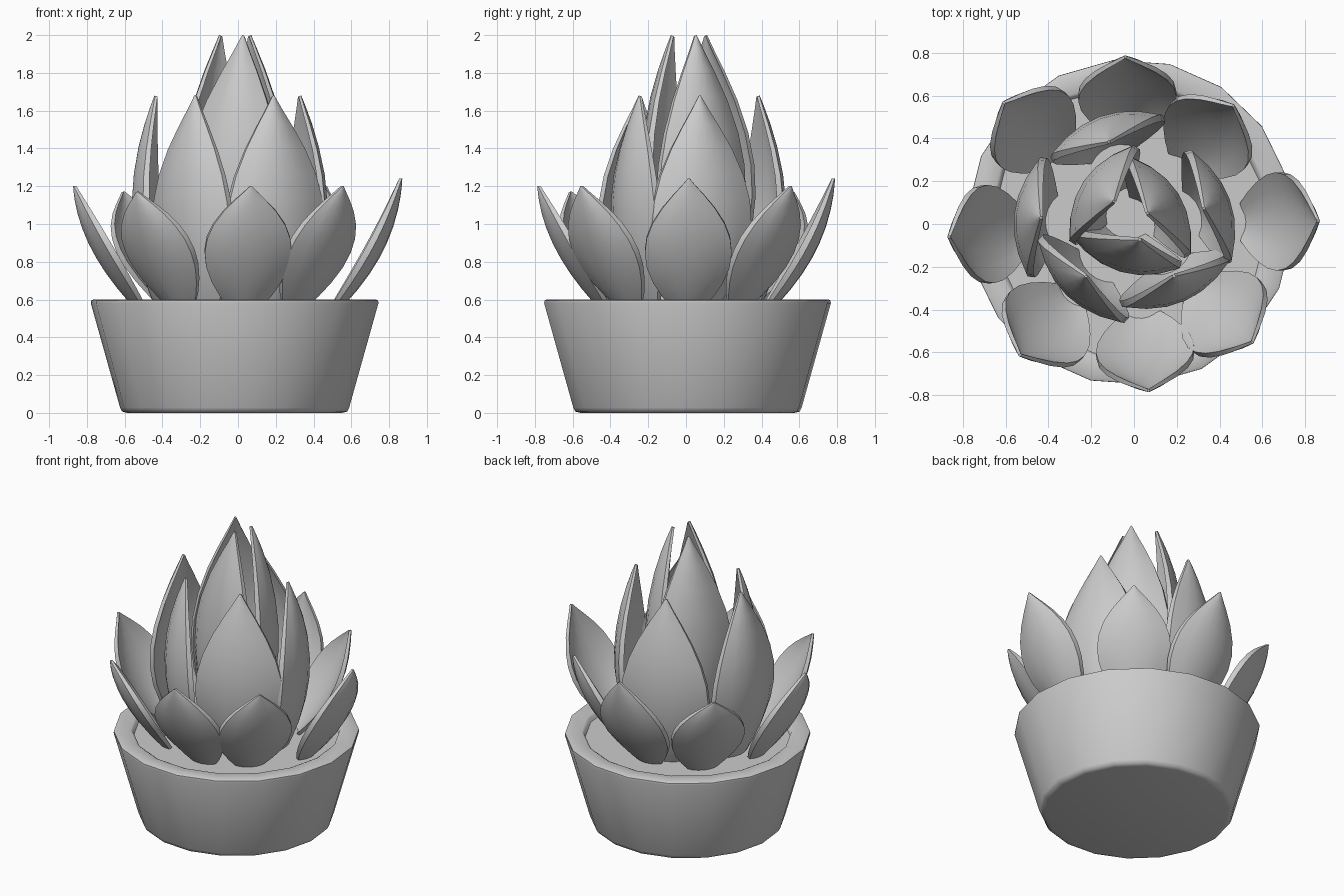
import bpy, bmesh, math
from mathutils import Vector

if "Cube" in bpy.data.objects:
    bpy.data.objects.remove(bpy.data.objects["Cube"])

CENTRE = Vector((-0.018, 0.008, 0))


def add_object(name, bm, angle):
    bmesh.ops.recalc_face_normals(bm, faces=bm.faces)
    me = bpy.data.meshes.new(name)
    bm.to_mesh(me)
    bm.free()
    ob = bpy.data.objects.new(name, me)
    bpy.context.collection.objects.link(ob)
    bpy.ops.object.select_all(action='DESELECT')
    ob.select_set(True)
    bpy.context.view_layer.objects.active = ob
    bpy.ops.object.shade_smooth_by_angle(angle=math.radians(angle))
    return ob


def lathe(name, profile, sides, phase):
    """Revolve (radius, z) points and cap both ends."""
    bm = bmesh.new()
    rings = []
    for r, z in profile:
        ring = []
        for i in range(sides):
            a = phase + math.tau * i / sides
            ring.append(bm.verts.new(CENTRE + Vector((r * math.cos(a), r * math.sin(a), z))))
        rings.append(ring)
    for lo, hi in zip(rings, rings[1:]):
        for i in range(sides):
            j = (i + 1) % sides
            bm.faces.new((lo[i], lo[j], hi[j], hi[i]))
    bm.faces.new(rings[0][::-1])
    bm.faces.new(rings[-1])
    return add_object(name, bm, 50)


# leaf outline: (fraction along leaf, fraction of half width)
OUTLINE = [(0, .38), (.08, .6), (.18, .8), (.3, .95), (.42, 1), (.54, .96),
           (.66, .83), (.78, .61), (.88, .36), (.95, .16), (1, .02)]
ACROSS = 6


def leaf(name, deg, tip_xy, spine, half_width, sag, lean=0, thick=0.034):
    """Cupped pointed leaf facing deg; spine = 3 (outward offset from tip, z)."""
    a = math.radians(deg)
    out = Vector((math.cos(a), math.sin(a), 0))
    side = Vector((-math.sin(a), math.cos(a), 0))
    tip = Vector((*tip_xy, 0))
    b, m, e = (Vector(p) for p in spine)
    c = 2 * m - (b + e) / 2
    bm = bmesh.new()
    layers = [[], []]
    for t, w in OUTLINE:
        p = b * (1 - t) ** 2 + c * 2 * t * (1 - t) + e * t * t
        d = ((c - b) * (1 - t) + (e - c) * t).normalized()
        n = Vector((d.y, -d.x))               # outward normal in the spine plane
        for k, layer in enumerate(layers):    # outer skin, then inner skin
            row = []
            for i in range(ACROSS + 1):
                s = 2 * i / ACROSS - 1
                q = p - n * (sag * s * s * w ** 0.8 + k * thick * (0.4 + 0.6 * w))
                row.append(bm.verts.new(tip + out * q.x + Vector((0, 0, q.y))
                                        + side * (s * w * half_width + lean * (t - 1))))
            layer.append(row)
    for layer in layers:
        for r0, r1 in zip(layer, layer[1:]):
            for i in range(ACROSS):
                bm.faces.new((r0[i], r0[i + 1], r1[i + 1], r1[i]))
    o, n = layers
    for j in range(len(OUTLINE) - 1):
        for i in (0, ACROSS):
            bm.faces.new((o[j][i], o[j + 1][i], n[j + 1][i], n[j][i]))
    for j in (0, -1):
        for i in range(ACROSS):
            bm.faces.new((o[j][i], o[j][i + 1], n[j][i + 1], n[j][i]))
    return add_object(name, bm, 40)


# pot with rounded foot and rim, and the soil inside it
PHASE = math.radians(16)
lathe("pot", [(.57, 0), (.597, .007), (.608, .028), (.763, .58), (.762, .594), (.75, .6),
              (.66, .6), (.645, .592), (.62, .5)], 18, PHASE)
lathe("soil", [(.62, .5), (.638, .565)], 18, PHASE)

# outer ring: (angle, tip radius, tip height)
for i, (deg, r, z) in enumerate([(1, .87, 1.24), (50, .73, 1.2), (93, .79, 1.24), (137, .84, 1.17),
                                 (184, .875, 1.2), (229, .82, 1.17), (275, .79, 1.2),
                                 (315, .79, 1.2)]):
    a = math.radians(deg)
    leaf(f"outer_leaf_{i + 1}", deg, (r * math.cos(a), r * math.sin(a)),
         [(-.34, .54), (-.095, .87), (0, z)], .23, .06)

# middle ring: (facing angle, tip position)
for i, (deg, xy) in enumerate([(20, (.335, .075)), (110, (-.12, .39)), (174, (-.442, .03)),
                               (226, (-.23, -.25)), (294, (.19, -.25))]):
    leaf(f"middle_leaf_{i + 1}", deg, xy, [(-.02, .53), (.12, 1.08), (0, 1.68)], .28, .09)

# inner bud: (facing angle, tip position, sideways lean)
for i, (deg, xy, lean) in enumerate([(32, (.07, .055), 0), (146, (-.1, .11), 0),
                                     (253, (.025, -.08), .09)]):
    leaf(f"inner_leaf_{i + 1}", deg, xy, [(.02, .53), (.165, 1.26), (0, 2.0)], .27, .1, lean)
